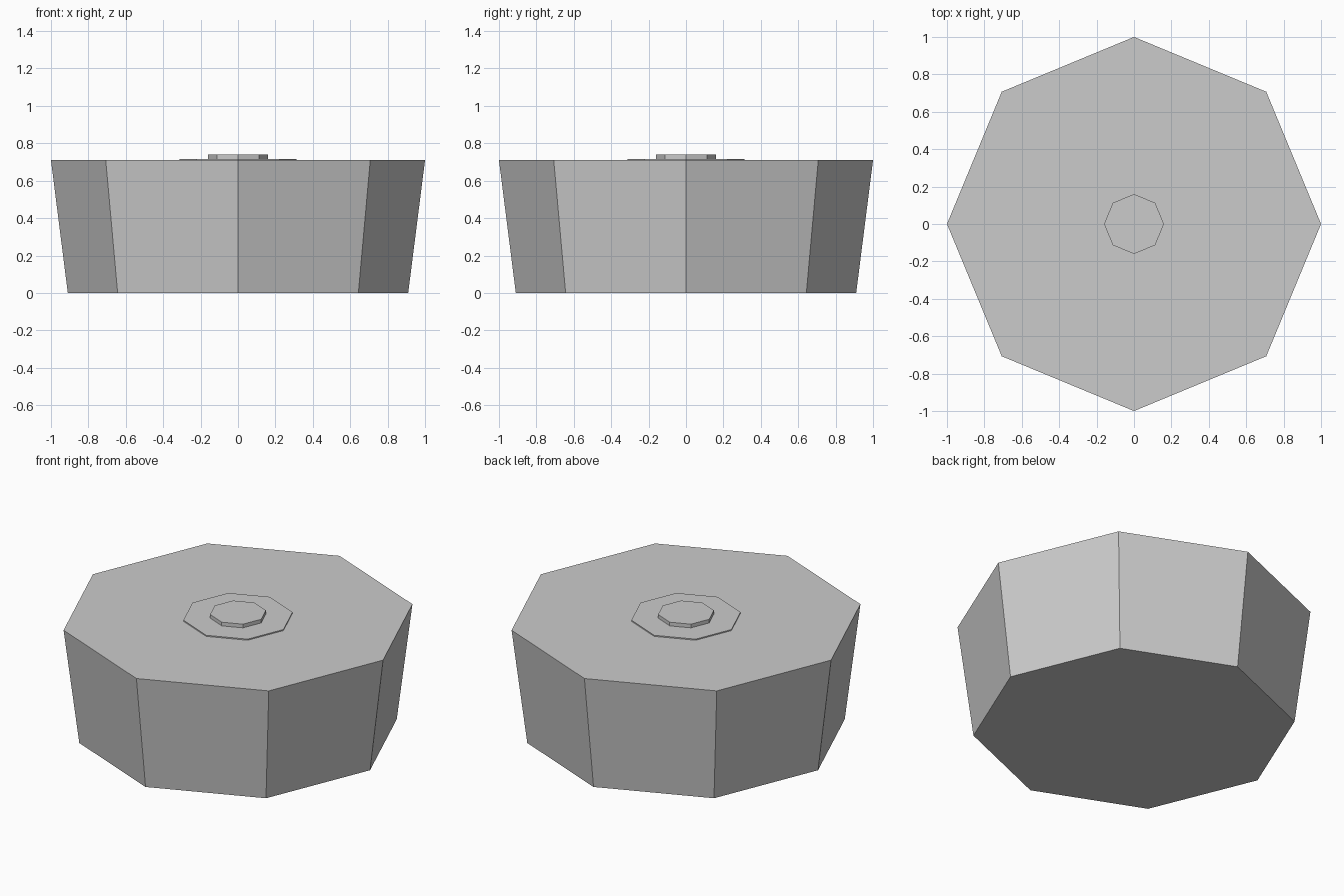
import bpy
import bmesh
from mathutils import Matrix

if "Cube" in bpy.data.objects:
    bpy.data.objects.remove(bpy.data.objects["Cube"])


def octagon_part(name, r_bottom, r_top, z_bottom, z_top):
    """Eight-sided tapered solid with corners on the x and y axes."""
    bm = bmesh.new()
    bmesh.ops.create_cone(
        bm, cap_ends=True, cap_tris=False, segments=8,
        radius1=r_bottom, radius2=r_top, depth=z_top - z_bottom,
        matrix=Matrix.Translation((0, 0, (z_bottom + z_top) / 2)))
    mesh = bpy.data.meshes.new(name)
    bm.to_mesh(mesh)
    bm.free()
    obj = bpy.data.objects.new(name, mesh)
    bpy.context.collection.objects.link(obj)
    return obj


# Main tapered body
octagon_part("body", 0.91, 1.0, 0.0, 0.71)
# Thin raised plate on top
octagon_part("top_plate", 0.313, 0.313, 0.70, 0.717)
# Small central button
octagon_part("centre_button", 0.16, 0.16, 0.71, 0.74)
